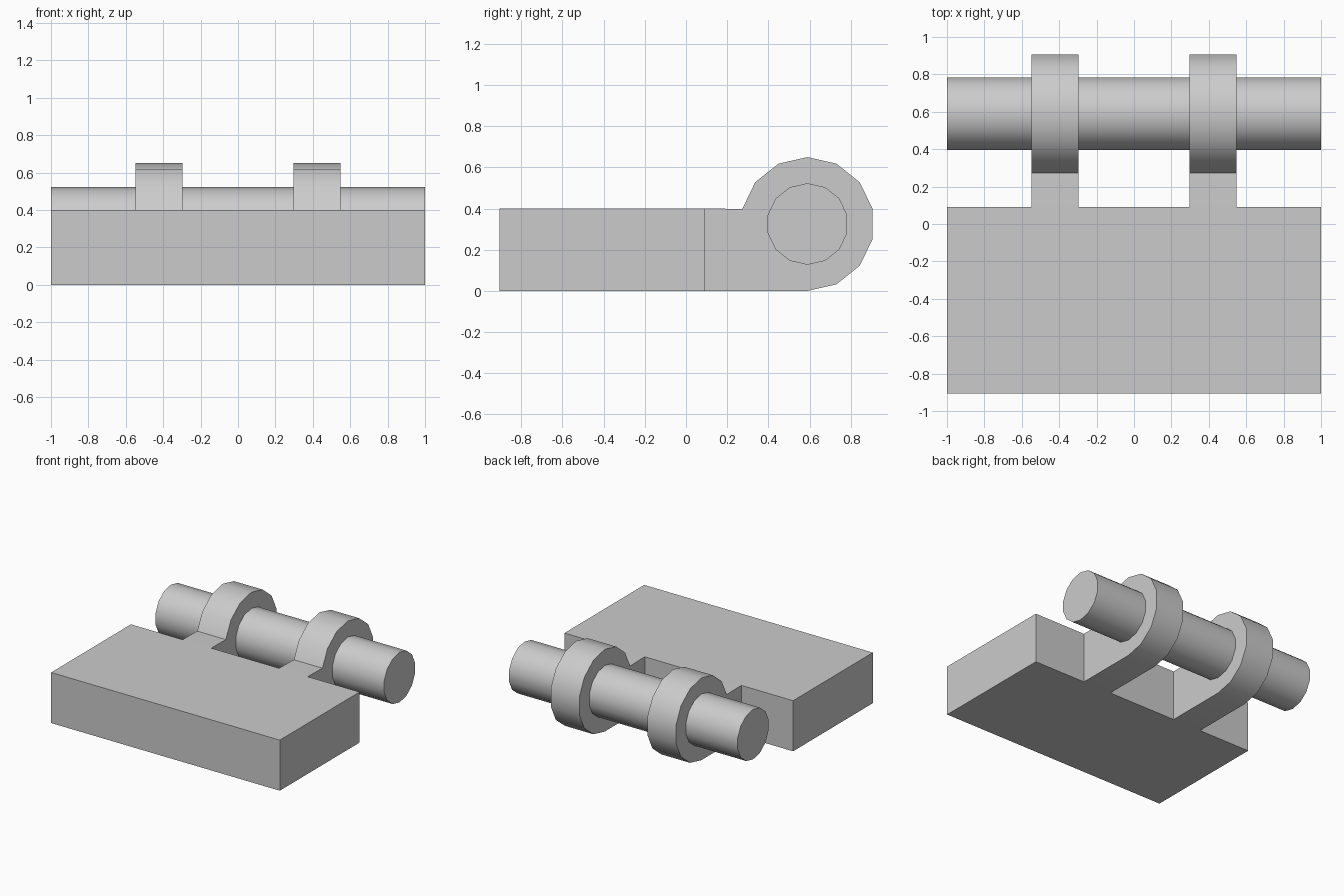
import bpy, bmesh, math

if "Cube" in bpy.data.objects:
    bpy.data.objects.remove(bpy.data.objects["Cube"])

SIDES = 14
AXIS_Y, AXIS_Z = 0.59, 0.325


def arc(radius, first, last):
    """Points (y, z) around the hinge axis, counted in steps from straight down."""
    step = 2 * math.pi / SIDES
    return [(AXIS_Y + radius * math.sin(i * step), AXIS_Z - radius * math.cos(i * step))
            for i in range(first, last + 1)]


def extrude_profile(name, profile, x0, x1):
    """Extrude a (y, z) outline along x into a closed solid."""
    bm = bmesh.new()
    face = bm.faces.new([bm.verts.new((x0, y, z)) for y, z in profile])
    ext = bmesh.ops.extrude_face_region(bm, geom=[face])
    verts = [v for v in ext["geom"] if isinstance(v, bmesh.types.BMVert)]
    bmesh.ops.translate(bm, verts=verts, vec=(x1 - x0, 0, 0))
    bmesh.ops.recalc_face_normals(bm, faces=bm.faces)
    mesh = bpy.data.meshes.new(name)
    bm.to_mesh(mesh)
    bm.free()
    obj = bpy.data.objects.new(name, mesh)
    bpy.context.collection.objects.link(obj)
    bpy.ops.object.select_all(action='DESELECT')
    obj.select_set(True)
    bpy.context.view_layer.objects.active = obj
    bpy.ops.object.shade_smooth_by_angle(angle=math.radians(30))
    return obj


# Hinge leaf
extrude_profile("leaf", [(-0.906, 0), (0.09, 0), (0.09, 0.4), (-0.906, 0.4)], -1, 1)

# Two knuckles: an arm off the leaf that wraps round the pin
knuckle = [(0.09, 0)] + arc(0.325, 0, 10) + [(0.15, 0.4), (0.09, 0.4)]
for side, x in (("left", -0.4225), ("right", 0.4225)):
    extrude_profile(f"knuckle_{side}", knuckle, x - 0.125, x + 0.125)

# Pin through both knuckles
extrude_profile("pin", arc(0.198, 0, SIDES - 1), -1, 1)
